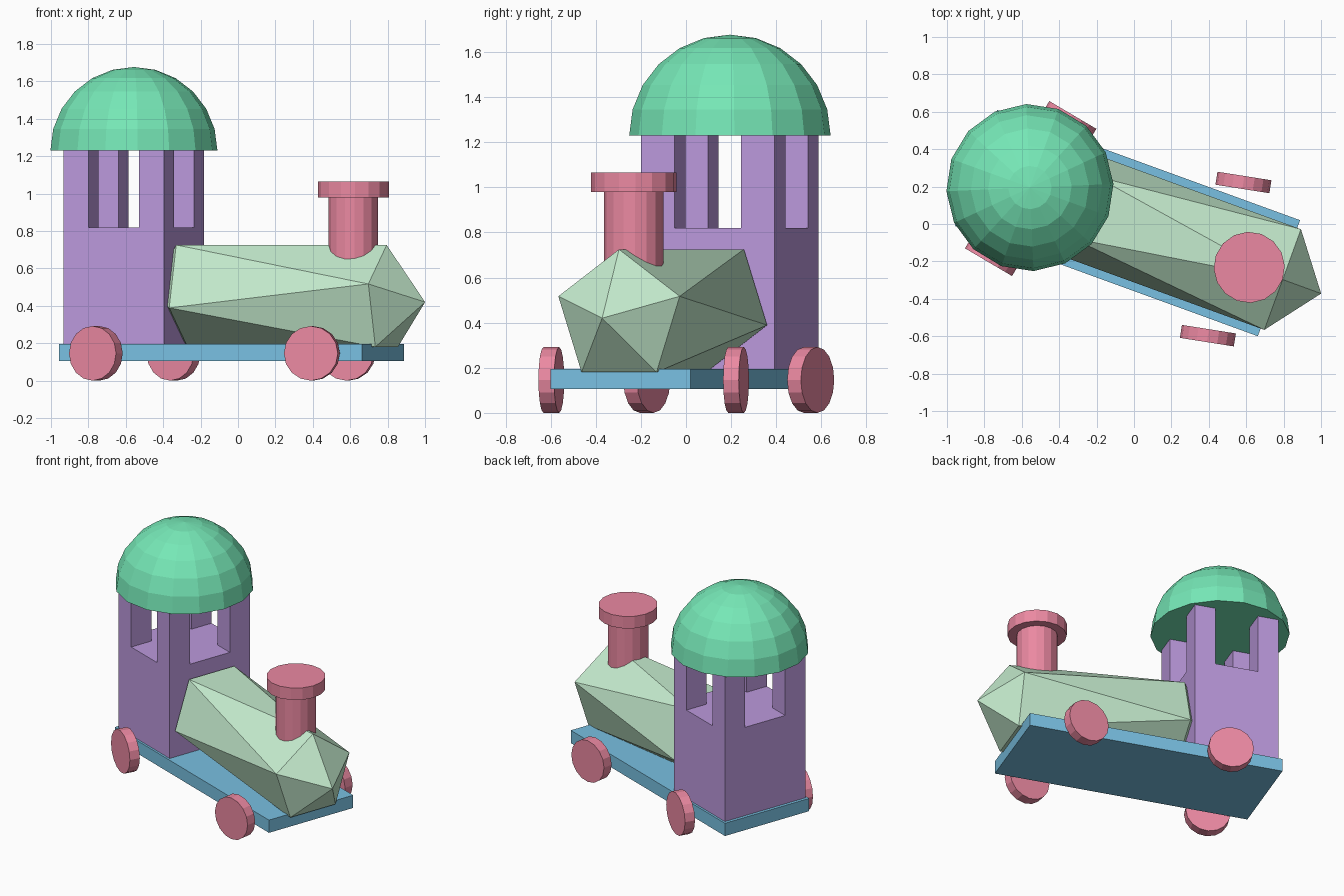
import bpy, bmesh, math
from mathutils import Matrix, Vector

if "Cube" in bpy.data.objects:
    bpy.data.objects.remove(bpy.data.objects["Cube"])

YAW = math.radians(-20)
# train space: u runs along the train, v across it
TRAIN = Matrix.Translation((-0.035, 0.005, 0)) @ Matrix.Rotation(YAW, 4, 'Z')


def material(name, rgb):
    m = bpy.data.materials.new(name)
    m.diffuse_color = (*rgb, 1)
    m.use_nodes = True
    m.node_tree.nodes["Principled BSDF"].inputs["Base Color"].default_value = m.diffuse_color
    return m


BLUE = material("blue", (0.19, 0.53, 0.76))
PURPLE = material("purple", (0.50, 0.32, 0.72))
GREEN = material("green", (0.18, 0.80, 0.47))
PALE = material("pale_green", (0.56, 0.84, 0.62))
RED = material("red", (0.83, 0.25, 0.36))


def finish(bm, name, mat, matrix=TRAIN):
    bmesh.ops.recalc_face_normals(bm, faces=bm.faces)
    me = bpy.data.meshes.new(name)
    bm.to_mesh(me)
    bm.free()
    me.materials.append(mat)
    ob = bpy.data.objects.new(name, me)
    ob.matrix_world = matrix
    bpy.context.collection.objects.link(ob)
    return ob


def box(u0, u1, v, z0, z1):
    bm = bmesh.new()
    bmesh.ops.create_cube(bm, size=1, matrix=Matrix.Translation(((u0 + u1) / 2, 0, (z0 + z1) / 2))
                          @ Matrix.Diagonal((u1 - u0, 2 * v, z1 - z0, 1)))
    return bm


def lathe(profile, u=0.0, steps=16):
    """Closed solid of revolution about a vertical axis at u."""
    bm = bmesh.new()
    verts = [bm.verts.new((u + r, 0, z)) for r, z in profile]
    edges = [bm.edges.new(p) for p in zip(verts, verts[1:])]
    bmesh.ops.spin(bm, geom=verts + edges, cent=(u, 0, 0), axis=(0, 0, 1),
                   angle=math.tau, steps=steps)
    bmesh.ops.remove_doubles(bm, verts=bm.verts, dist=1e-4)
    return bm


# Base plate
finish(box(-0.862, 0.862, 0.33, 0.105, 0.195), "base_plate", BLUE)

# Cabin: solid lower block with four corner pillars raised from its top
CU, HU, HV = -0.555, 0.285, 0.315
bm = box(CU - HU, CU + HU, HV, 0.195, 0.82)
for s in (-1, 1):
    for co, no in (((CU + s * 0.145, 0, 0), (1, 0, 0)), ((0, s * 0.157, 0), (0, 1, 0))):
        bmesh.ops.bisect_plane(bm, geom=bm.verts[:] + bm.edges[:] + bm.faces[:],
                               plane_co=co, plane_no=no)
bm.normal_update()
corners = []
for f in bm.faces:
    c = f.calc_center_median()
    if c.z > 0.81 and abs(c.x - CU) > 0.15 and abs(c.y) > 0.16:
        corners.append(f)
for f in bmesh.ops.extrude_discrete_faces(bm, faces=corners)["faces"]:
    for v in f.verts:
        v.co.z = 1.23
finish(bm, "cabin", PURPLE)

# Dome roof
R = 0.447
dome = [(0, 1.23)] + [(R * math.cos(a), 1.23 + R * math.sin(a))
                      for a in (math.radians(15 * i) for i in range(7))]
finish(lathe(dome, CU), "dome_roof", GREEN)

# Boiler: stretched twenty-sided solid, two opposed five-point rings with poles
bm = bmesh.new()


def ring(u, z, turn):
    return [bm.verts.new((u, 0.301 * math.cos(a), z + 0.301 * math.sin(a)))
            for a in (math.radians(turn + 72 * k) for k in range(5))]


front, back = ring(0.883, 0.424, 90), ring(-0.25, 0.482, 126)
nose, tail = bm.verts.new((1.102, 0, 0.42)), bm.verts.new((-0.467, 0, 0.482))
for k in range(5):
    n = (k + 1) % 5
    bm.faces.new((front[k], front[n], back[k]))
    bm.faces.new((back[k], back[n], front[n]))
    bm.faces.new((front[k], front[n], nose))
    bm.faces.new((back[k], back[n], tail))
finish(bm, "boiler", PALE)

# Chimney
finish(lathe([(0, 0.6), (0.132, 0.6), (0.132, 0.98), (0.19, 0.98), (0.19, 1.065), (0, 1.065)], 0.693),
       "chimney", RED)

# Wheels: each axle pair steers a different way
for name, x, y, yaw in (("front_right_wheel", 0.395, -0.597, -9), ("front_left_wheel", 0.585, 0.222, -9),
                        ("rear_right_wheel", -0.76, -0.174, -30.5), ("rear_left_wheel", -0.345, 0.553, -30.5)):
    bm = lathe([(0, -0.035), (0.146, -0.035), (0.146, 0.035), (0, 0.035)])
    finish(bm, name, RED, Matrix.Translation((x, y, 0.146)) @ Matrix.Rotation(math.radians(yaw), 4, 'Z')
           @ Matrix.Rotation(math.pi / 2, 4, 'X'))
